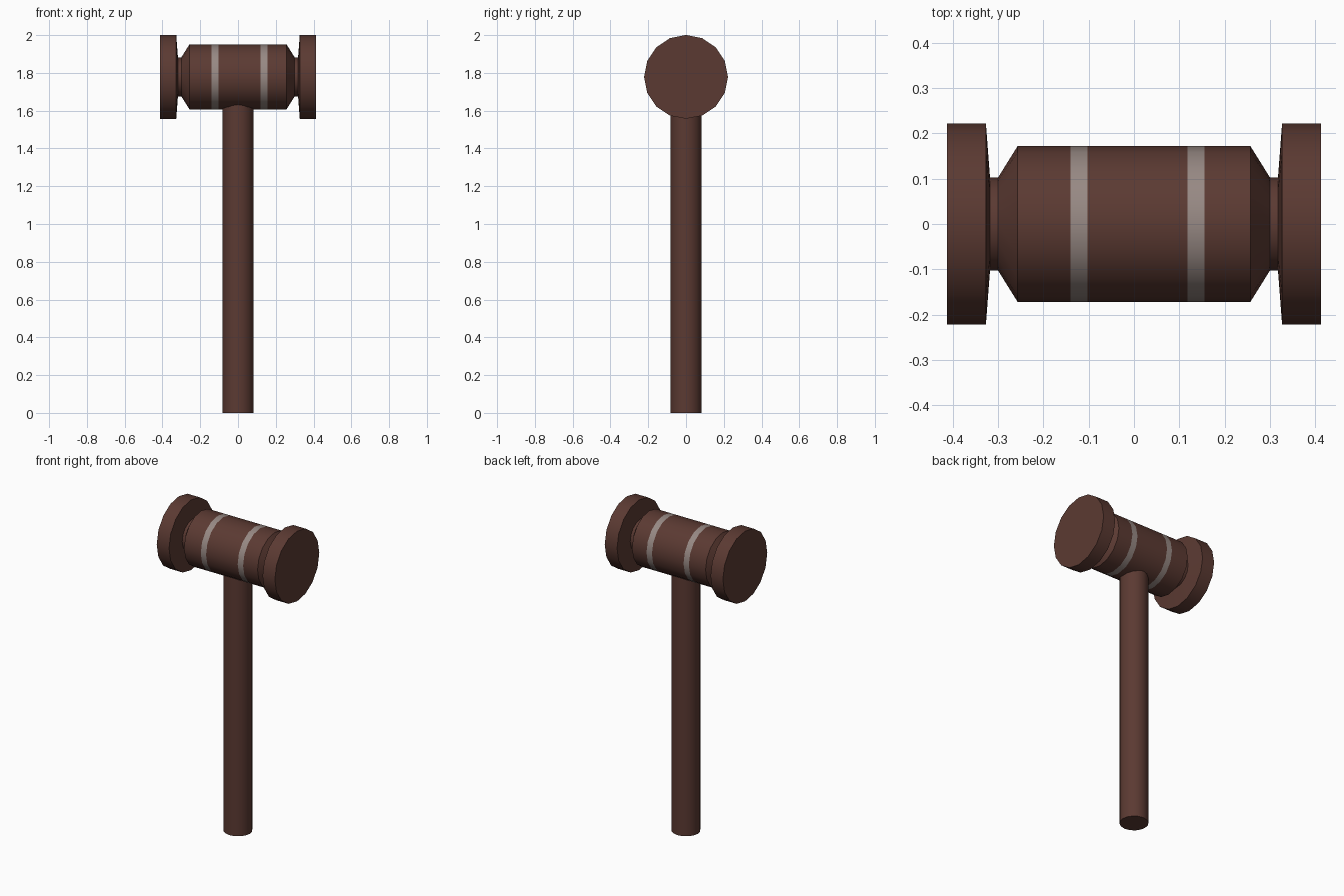
import bpy, bmesh, math
from mathutils import Matrix

if "Cube" in bpy.data.objects:
    bpy.data.objects.remove(bpy.data.objects["Cube"])

SIDES = 16
HEAD_Z = 1.779


def material(name, color):
    m = bpy.data.materials.new(name)
    m.diffuse_color = (*color, 1)
    m.use_nodes = True
    m.node_tree.nodes["Principled BSDF"].inputs["Base Color"].default_value = m.diffuse_color
    return m


wood = material("dark_brown_wood", (0.105, 0.042, 0.032))
metal = material("grey_band", (0.31, 0.25, 0.23))


def lathe(name, profile, matrix, mats, band_spans=()):
    """Revolve (position, radius) pairs about local z, capping both ends."""
    bm = bmesh.new()
    rings = []
    for p, r in profile:
        rings.append([bm.verts.new((r * math.cos(2 * math.pi * i / SIDES),
                                    r * math.sin(2 * math.pi * i / SIDES), p))
                      for i in range(SIDES)])
    for k, (a, b) in enumerate(zip(rings, rings[1:])):
        for i in range(SIDES):
            j = (i + 1) % SIDES
            f = bm.faces.new((a[i], a[j], b[j], b[i]))
            f.material_index = 1 if k in band_spans else 0
    bm.faces.new(rings[0][::-1])
    bm.faces.new(rings[-1])
    bm.transform(matrix)
    bmesh.ops.recalc_face_normals(bm, faces=bm.faces)
    me = bpy.data.meshes.new(name)
    bm.to_mesh(me)
    bm.free()
    for m in mats:
        me.materials.append(m)
    ob = bpy.data.objects.new(name, me)
    bpy.context.collection.objects.link(ob)
    bpy.ops.object.select_all(action='DESELECT')
    ob.select_set(True)
    bpy.context.view_layer.objects.active = ob
    bpy.ops.object.shade_smooth_by_angle(angle=math.radians(30))
    return ob


# Handle, ending inside the head
lathe("handle", [(0, 0.083), (1.7, 0.083)], Matrix.Identity(4), [wood])

# Head: end discs, necks, tapered barrel with two flush bands
end = [(0.413, 0.222), (0.327, 0.222), (0.318, 0.103), (0.30, 0.103), (0.257, 0.172)]
bands = [(x, 0.172) for x in (-0.14, -0.103, 0.118, 0.156)]
profile = [(-x, r) for x, r in end] + bands + end[::-1]
to_x = Matrix.Translation((0, 0, HEAD_Z)) @ Matrix.Rotation(math.pi / 2, 4, 'Y')
lathe("head", profile, to_x, [wood, metal], band_spans=(5, 7))
